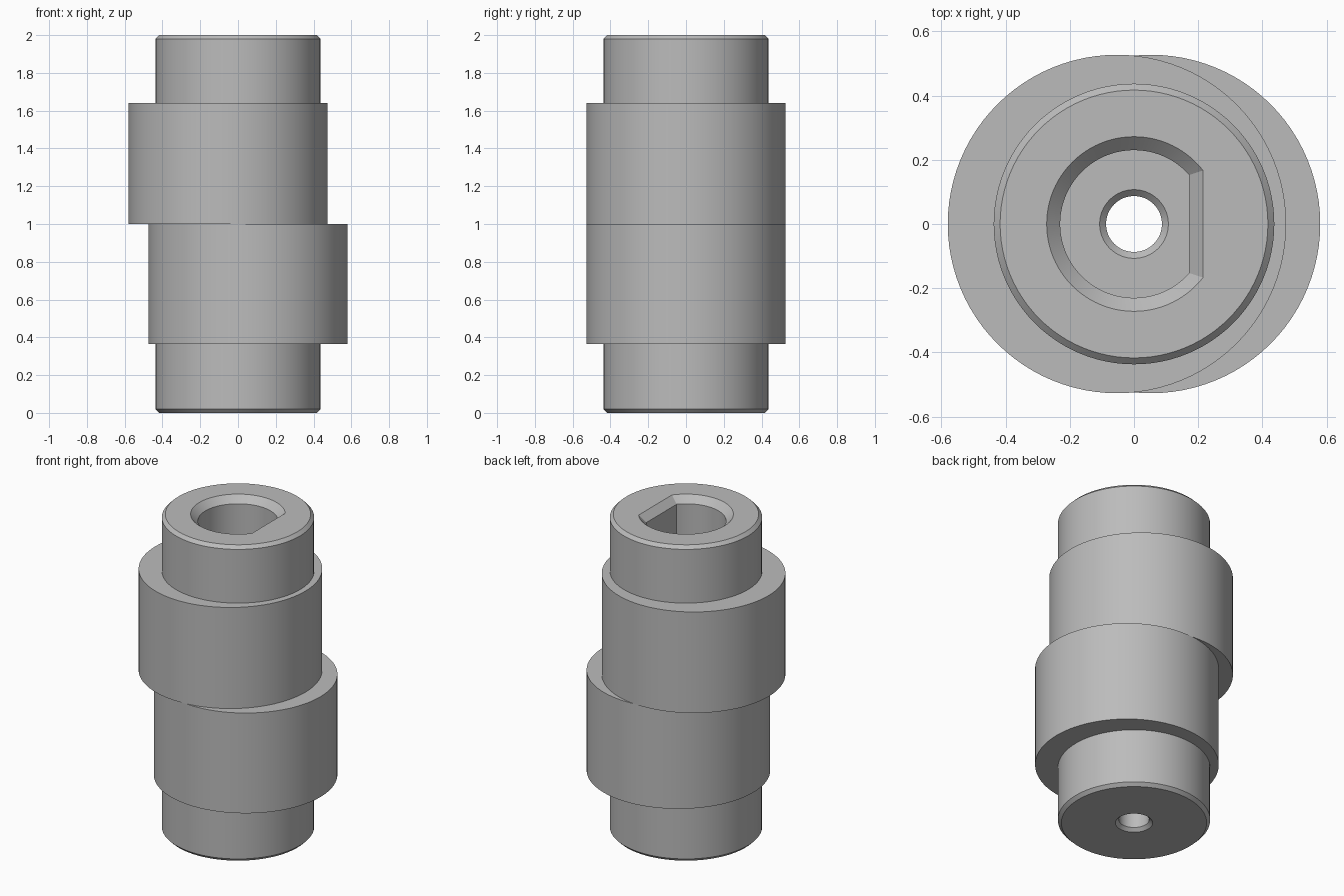
import bpy, bmesh
from math import cos, sin, pi, acos, sqrt

cube = bpy.data.objects.get("Cube")
if cube:
    bpy.data.objects.remove(cube, do_unlink=True)

SEG = 96          # sides of every round section
FLAT = 10         # half the steps along the flat of the keyed bore

steel = bpy.data.materials.new("steel_grey")
steel.use_nodes = True
GREY = (0.5, 0.5, 0.5, 1)
steel.diffuse_color = GREY
steel.node_tree.nodes["Principled BSDF"].inputs["Base Color"].default_value = GREY


def circle(z, r, cx=0):
    return [(cx + r * cos(2 * pi * i / SEG), r * sin(2 * pi * i / SEG), z) for i in range(SEG)]


def keyed(z, r, flat):
    """Circle cut off by a flat at x = flat."""
    corner, half = acos(flat / r), sqrt(r * r - flat * flat)
    points = []
    for i in range(SEG):
        k = i if i <= SEG // 2 else i - SEG
        if abs(k) <= FLAT:
            points.append((flat, half * k / FLAT, z))
        else:
            a = corner + (pi - corner) * (abs(k) - FLAT) / (SEG // 2 - FLAT)
            points.append((r * cos(a), r * sin(a) * (1 if k > 0 else -1), z))
    return points


def ring_solid(name, sections):
    """Join the sections in order, and the last back to the first."""
    bm = bmesh.new()
    loops = [[bm.verts.new(p) for p in s] for s in sections]
    for a, b in zip(loops, loops[1:] + loops[:1]):
        for i in range(SEG):
            j = (i + 1) % SEG
            bm.faces.new((a[i], a[j], b[j], b[i]))
    bmesh.ops.recalc_face_normals(bm, faces=bm.faces)
    mesh = bpy.data.meshes.new(name)
    bm.to_mesh(mesh)
    bm.free()
    mesh.materials.append(steel)
    obj = bpy.data.objects.new(name, mesh)
    bpy.context.collection.objects.link(obj)
    bpy.ops.object.select_all(action='DESELECT')
    obj.select_set(True)
    bpy.context.view_layer.objects.active = obj
    bpy.ops.object.shade_smooth_by_angle(angle=pi / 9)
    return obj


# Central shaft: chamfered journals, keyed bore from the top, small hole through the floor
R, C, HOLE, FLOOR = 0.437, 0.02, 0.087, 0.3
ring_solid("shaft", [
    circle(0, HOLE + C), circle(0, R - C), circle(C, R),
    circle(2 - C, R), circle(2, R - C),
    keyed(2, 0.272, 0.215), keyed(1.958, 0.23, 0.172), keyed(FLOOR, 0.23, 0.172),
    circle(FLOOR, HOLE + C), circle(FLOOR - C, HOLE), circle(C, HOLE),
])

# Two eccentric cams, offset to opposite sides
for name, low, high, side in (("lower_cam", 0.365, 1.0, 1), ("upper_cam", 1.0, 1.64, -1)):
    cx = side * 0.053
    ring_solid(name, [circle(low, 0.36), circle(low, 0.527, cx),
                      circle(high, 0.527, cx), circle(high, 0.36)])
